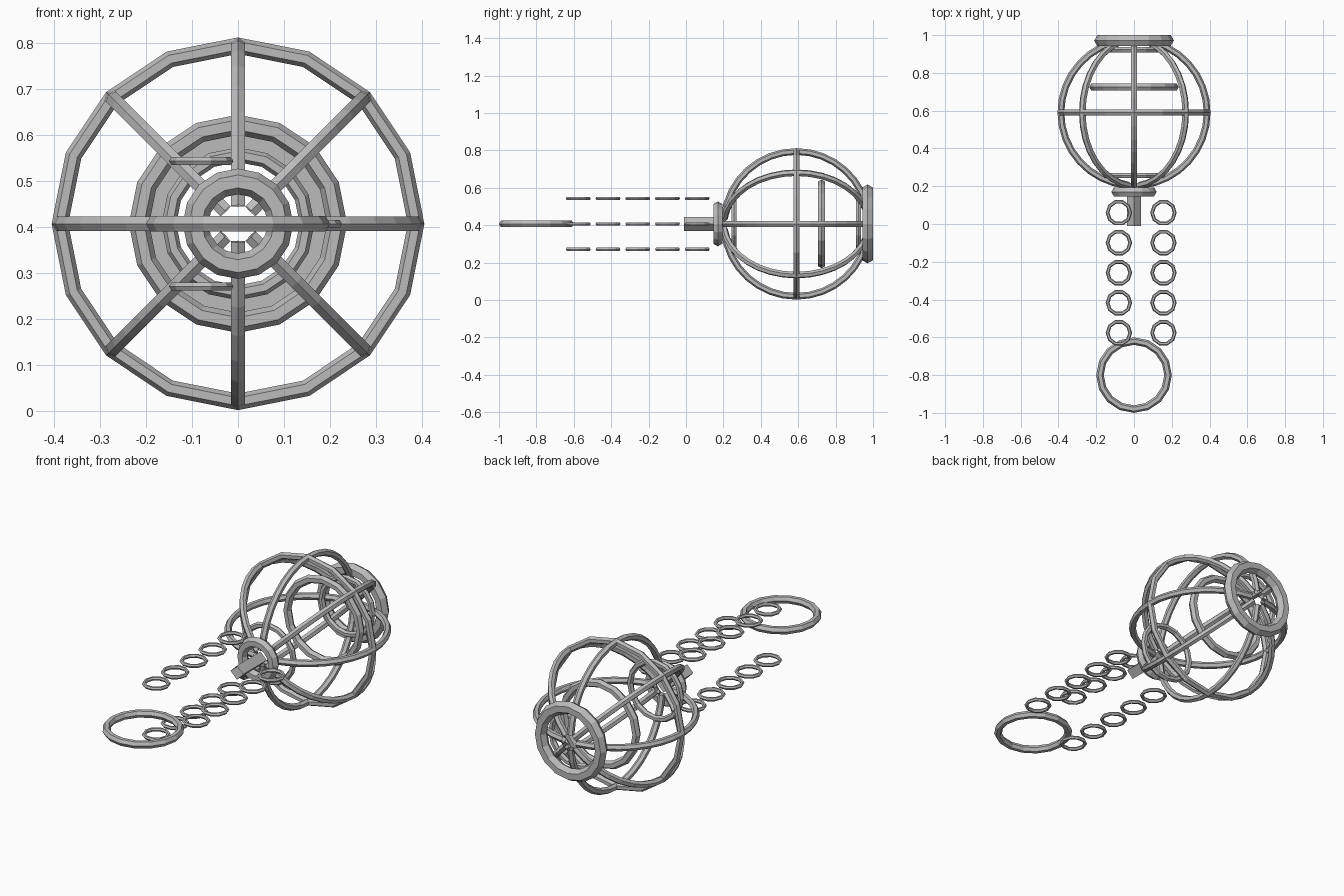
import bpy, bmesh, math
from mathutils import Vector, Matrix

cube = bpy.data.objects.get("Cube")
if cube:
    bpy.data.objects.remove(cube, do_unlink=True)

metal = bpy.data.materials.new("grey metal")
metal.use_nodes = True
GREY = (0.5, 0.5, 0.5, 1)
metal.diffuse_color = GREY
metal.node_tree.nodes["Principled BSDF"].inputs["Base Color"].default_value = GREY

AXIS_Z = 0.407
GLOBE = Vector((0, 0.59, AXIS_Z))


def sweep(name, major, minor, segs, matrix, start=0.0, end=math.tau, sides=6):
    """Faceted tube bent round the local z axis; a part turn stays open."""
    closed = abs(end - start - math.tau) < 1e-6
    bm = bmesh.new()
    loops = []
    for i in range(segs if closed else segs + 1):
        a = start + (end - start) * i / segs
        loop = []
        for j in range(sides):
            b = math.tau * j / sides
            r = major + minor * math.cos(b)
            loop.append(bm.verts.new((r * math.cos(a), r * math.sin(a), minor * math.sin(b))))
        loops.append(loop)
    for i in range(segs):
        p, q = loops[i], loops[(i + 1) % len(loops)]
        for j in range(sides):
            k = (j + 1) % sides
            bm.faces.new((p[j], q[j], q[k], p[k]))
    bm.transform(matrix)
    return finish(name, bm)


def finish(name, bm):
    mesh = bpy.data.meshes.new(name)
    bmesh.ops.recalc_face_normals(bm, faces=bm.faces)
    bm.to_mesh(mesh)
    bm.free()
    mesh.materials.append(metal)
    obj = bpy.data.objects.new(name, mesh)
    bpy.context.scene.collection.objects.link(obj)
    return obj


UPRIGHT = Matrix.Rotation(math.pi / 2, 4, 'X')

# Hoops centred on the long axis: name, y, major radius, tube radius
for name, y, major, minor in (
        ("neck_ring", 0.17, 0.092, 0.028),
        ("front_inner_hoop", 0.257, 0.15, 0.016),
        ("globe_equator", 0.59, 0.387, 0.018),
        ("middle_inner_hoop", 0.725, 0.215, 0.022),
        ("back_inner_hoop", 0.923, 0.15, 0.016),
        ("base_ring", 0.971, 0.178, 0.033)):
    sweep(name, major, minor, 16, Matrix.Translation((0, y, AXIS_Z)) @ UPRIGHT)

# Globe ribs, stopping just short of both poles
gap = 0.1
for i in range(8):
    turn = Matrix.Rotation(i * math.pi / 4, 4, 'Y')
    sweep(f"globe_rib_{i + 1}", 0.387, 0.018, 16, Matrix.Translation(GLOBE) @ turn,
          gap - math.pi / 2, math.pi / 2 - gap)

# Open four-sided stem on the neck
bm = bmesh.new()
bmesh.ops.create_cone(bm, cap_ends=False, segments=4, radius1=0.037, radius2=0.037, depth=0.2)
bm.transform(Matrix.Translation((0, 0.09, AXIS_Z)) @ UPRIGHT)
finish("stem", bm)

# Flat handle ring
sweep("handle_ring", 0.18, 0.02, 16, Matrix.Translation((0, -0.8, AXIS_Z)))

# Three chains of flat links
for c, (x, dz) in enumerate(((-0.08, 0.136), (-0.08, -0.136), (0.156, 0))):
    for i in range(5):
        sweep(f"chain_{c + 1}_link_{i + 1}", 0.06, 0.01, 10,
              Matrix.Translation((x, 0.06 - 0.159 * i, AXIS_Z + dz)))
